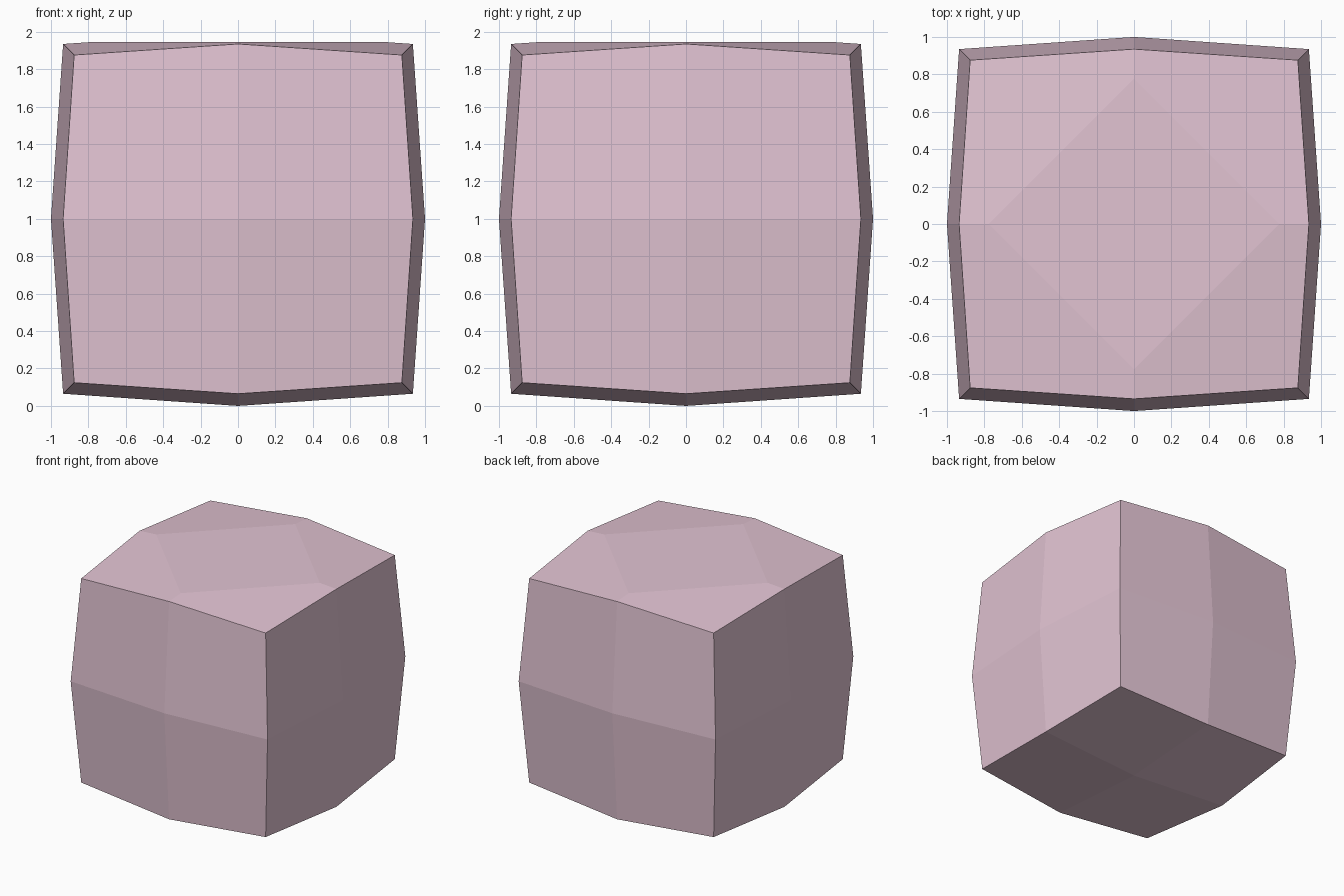
import bpy, bmesh
from mathutils import Vector

if "Cube" in bpy.data.objects:
    bpy.data.objects.remove(bpy.data.objects["Cube"])

# Cube with every face split 2 x 2
bm = bmesh.new()
bmesh.ops.create_cube(bm, size=2)
bmesh.ops.subdivide_edges(bm, edges=bm.edges[:], cuts=1, use_grid_fill=True)

# Bulge: face centres stay out, edge middles and corners pull in
pull = {1: 1.0, 2: 0.935, 3: 0.876}
for v in bm.verts:
    v.co *= pull[sum(abs(c) > 0.5 for c in v.co)]
bmesh.ops.translate(bm, verts=bm.verts[:], vec=(0, 0, 1))

# Flat diamond on top
cut = bmesh.ops.bisect_plane(bm, geom=bm.verts[:] + bm.edges[:] + bm.faces[:],
                             plane_co=Vector((0, 0, 1.946)), plane_no=Vector((0, 0, 1)),
                             clear_outer=True)
rim = [g for g in cut["geom_cut"] if isinstance(g, bmesh.types.BMEdge)]
bmesh.ops.contextual_create(bm, geom=rim)
bmesh.ops.recalc_face_normals(bm, faces=bm.faces[:])

mesh = bpy.data.meshes.new("bulged_block")
bm.to_mesh(mesh)
bm.free()
block = bpy.data.objects.new("bulged_block", mesh)
bpy.context.collection.objects.link(block)

# Pale pink
pink = bpy.data.materials.new("pale_pink")
pink.diffuse_color = (0.76, 0.55, 0.65, 1)
pink.use_nodes = True
pink.node_tree.nodes["Principled BSDF"].inputs["Base Color"].default_value = pink.diffuse_color
mesh.materials.append(pink)
